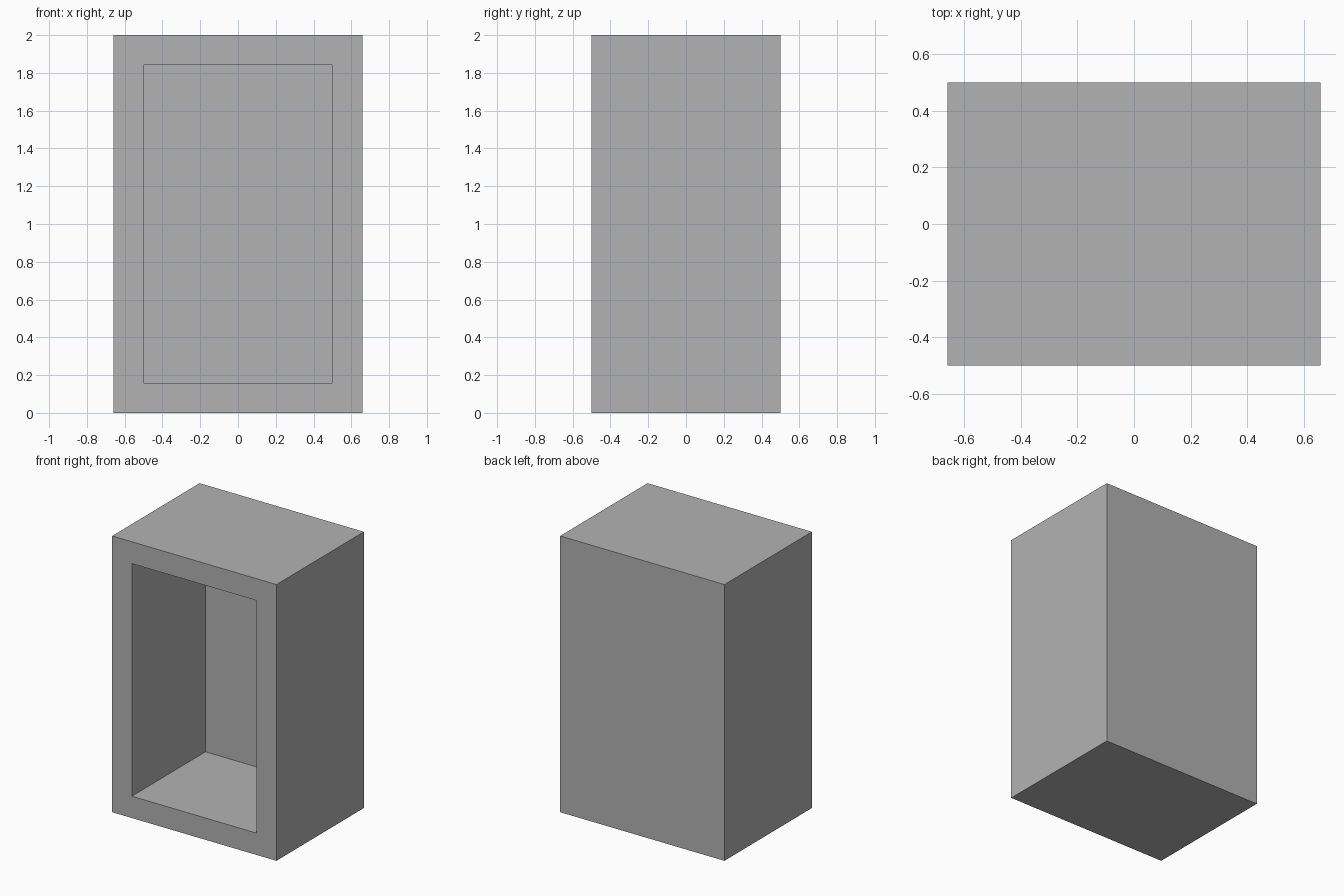
import bpy, bmesh
from mathutils import Vector

if "Cube" in bpy.data.objects:
    bpy.data.objects.remove(bpy.data.objects["Cube"])

WALL = 3 / 19                 # wall thickness
HALF_W, HALF_D, HEIGHT = 0.5 + WALL, 0.5, 2.0

grey = bpy.data.materials.new("mid grey")
grey.diffuse_color = (0.448, 0.448, 0.448, 1)
grey.use_nodes = True
grey.node_tree.nodes["Principled BSDF"].inputs["Base Color"].default_value = grey.diffuse_color

# Solid box standing on the floor
bm = bmesh.new()
bmesh.ops.create_cube(bm, size=1)
bmesh.ops.scale(bm, vec=(2 * HALF_W, 2 * HALF_D, HEIGHT), verts=bm.verts)
bmesh.ops.translate(bm, vec=(0, 0, HEIGHT / 2), verts=bm.verts)

# Front opening: inset the front face, then push it back to leave a rear wall
front = min(bm.faces, key=lambda f: f.calc_center_median().y)
bmesh.ops.inset_region(bm, faces=[front], thickness=WALL, use_even_offset=True)
pushed = bmesh.ops.extrude_discrete_faces(bm, faces=[front])["faces"][0]
bmesh.ops.translate(bm, vec=Vector((0, 2 * HALF_D - WALL, 0)), verts=pushed.verts)
bmesh.ops.recalc_face_normals(bm, faces=bm.faces)

mesh = bpy.data.meshes.new("open_cabinet")
bm.to_mesh(mesh)
bm.free()
mesh.materials.append(grey)
bpy.context.collection.objects.link(bpy.data.objects.new("open_cabinet", mesh))
